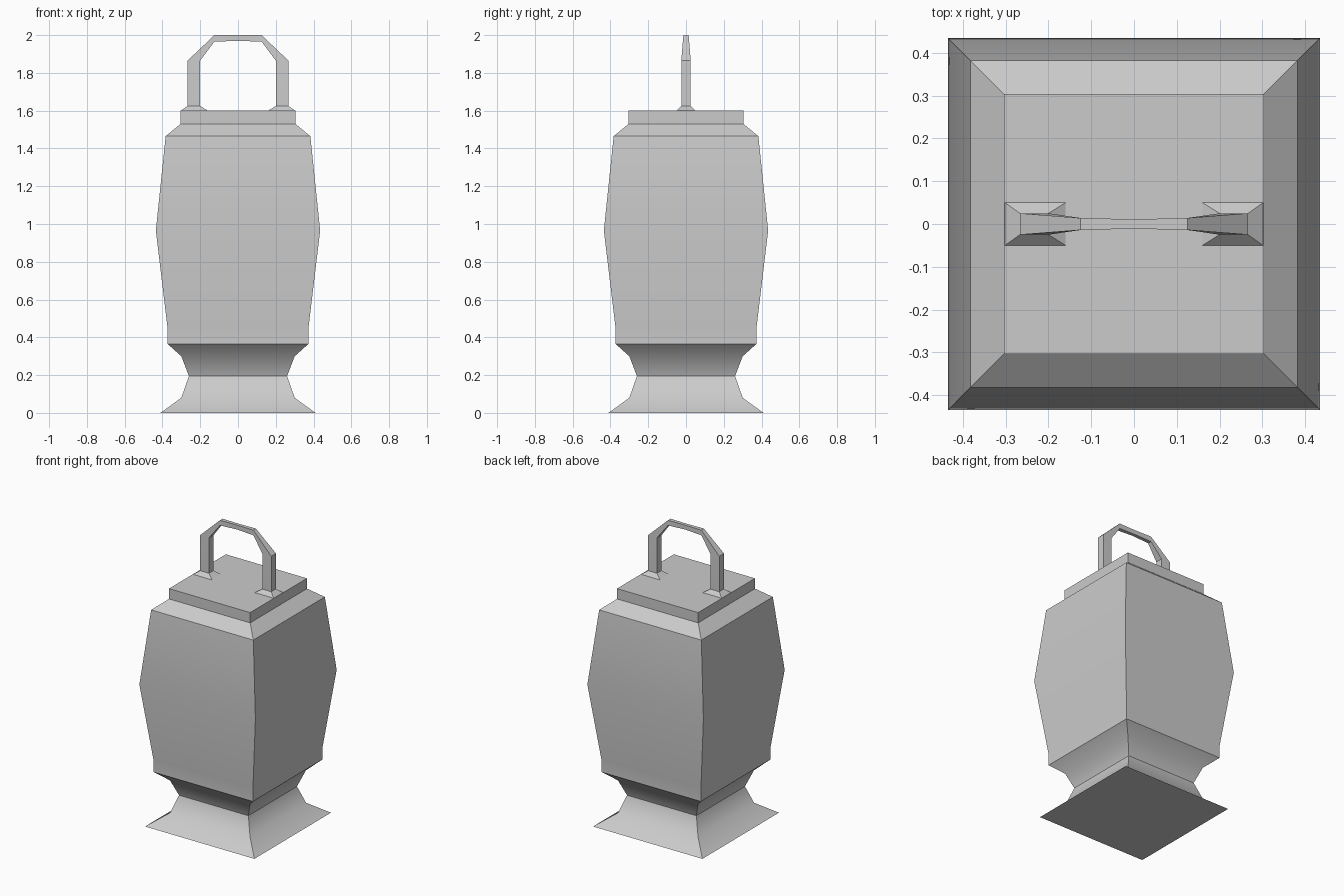
import bpy, bmesh

cube = bpy.data.objects.get("Cube")
if cube:
    bpy.data.objects.remove(cube, do_unlink=True)

grey = bpy.data.materials.new("plain grey")
grey.use_nodes = True
colour = (0.6, 0.6, 0.6, 1)
grey.diffuse_color = colour
grey.node_tree.nodes["Principled BSDF"].inputs["Base Color"].default_value = colour


def loft(name, sections, smooth_angle):
    """Join a series of four-cornered sections into a closed solid."""
    bm = bmesh.new()
    rings = [[bm.verts.new(p) for p in section] for section in sections]
    for a, b in zip(rings, rings[1:]):
        for i in range(4):
            j = (i + 1) % 4
            bm.faces.new((a[i], a[j], b[j], b[i]))
    bm.faces.new(rings[0][::-1])
    bm.faces.new(rings[-1])
    bmesh.ops.recalc_face_normals(bm, faces=bm.faces)
    mesh = bpy.data.meshes.new(name)
    bm.to_mesh(mesh)
    bm.free()
    mesh.materials.append(grey)
    obj = bpy.data.objects.new(name, mesh)
    bpy.context.collection.objects.link(obj)
    bpy.ops.object.select_all(action='DESELECT')
    obj.select_set(True)
    bpy.context.view_layer.objects.active = obj
    bpy.ops.object.shade_smooth_by_angle(angle=smooth_angle)
    return obj


def square(r, z):
    return [(-r, -r, z), (r, -r, z), (r, r, z), (-r, r, z)]


def bar(outer, inner, depth, side=1):
    (xo, zo), (xi, zi) = outer, inner
    return [(side * xo, -depth, zo), (side * xi, -depth, zi),
            (side * xi, depth, zi), (side * xo, depth, zo)]


# Square body: flared foot, waist, bulging shell, shoulder and lid
profile = [(0.41, 0), (0.30, 0.08), (0.26, 0.195), (0.30, 0.30), (0.373, 0.365),
           (0.373, 0.45), (0.435, 0.965), (0.383, 1.465), (0.304, 1.53), (0.304, 1.60)]
loft("lantern_body", [square(r, z) for r, z in profile], 0.65)

# Carrying handle: flared mount, upright, slanted corner, thin grip
half = [((0.302, 1.60), (0.16, 1.60), 0.05),
        ((0.267, 1.625), (0.20, 1.625), 0.025),
        ((0.267, 1.865), (0.20, 1.865), 0.025),
        ((0.125, 2.0), (0.125, 1.965), 0.014)]
grip = ((0, 2.0), (0, 1.97), 0.011)
path = [bar(*s) for s in half] + [bar(*grip)] + [bar(*s, side=-1) for s in reversed(half)]
loft("carrying_handle", path, 0.3)
